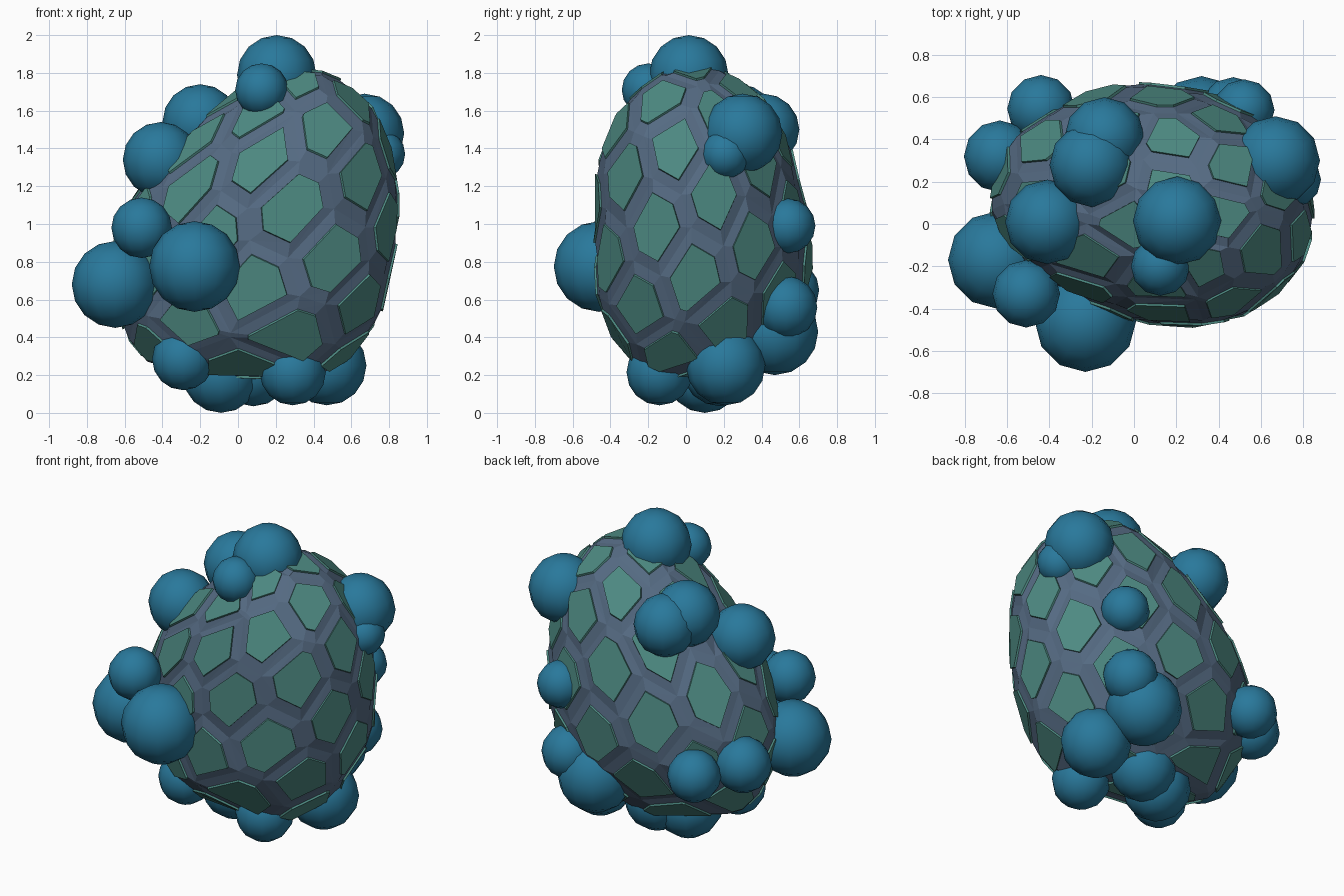
import bpy, bmesh, math
from mathutils import Vector

if "Cube" in bpy.data.objects:
    bpy.data.objects.remove(bpy.data.objects["Cube"])


def material(name, color):
    m = bpy.data.materials.new(name)
    m.diffuse_color = (*color, 1)
    m.use_nodes = True
    m.node_tree.nodes["Principled BSDF"].inputs["Base Color"].default_value = m.diffuse_color
    return m


slate = material("slate", (0.09, 0.145, 0.225))
green = material("green", (0.075, 0.255, 0.225))
blue = material("blue", (0.022, 0.19, 0.33))

# Body cross-sections: z, x min, x max, y min, y max
SECTIONS = [
    (0.18, -0.36, 0.52, -0.23, 0.34), (0.26, -0.50, 0.59, -0.32, 0.42),
    (0.42, -0.62, 0.70, -0.42, 0.54), (0.60, -0.68, 0.79, -0.47, 0.66),
    (0.85, -0.69, 0.83, -0.47, 0.68), (1.15, -0.58, 0.84, -0.47, 0.63),
    (1.40, -0.37, 0.81, -0.45, 0.56), (1.60, -0.14, 0.74, -0.36, 0.48),
    (1.75, 0.02, 0.58, -0.24, 0.35), (1.83, 0.16, 0.45, -0.12, 0.18),
]
CENTRE = Vector((0.1, 0.09, 0.95))


def section(z):
    for a, b in zip(SECTIONS, SECTIONS[1:]):
        if z <= b[0]:
            f = (z - a[0]) / (b[0] - a[0])
            return [p + (q - p) * f for p, q in zip(a[1:], b[1:])]
    return SECTIONS[-1][1:]


def on_body(d):
    z = min(1.83, max(0.18, 1.0 + 0.87 * d.z))
    x0, x1, y0, y1 = section(z)
    a = math.atan2(d.y, d.x)
    # Fuller front right corner, flatter front left corner
    r = 1.01 + 0.09 * max(0, math.cos(a + 0.9)) ** 4 - 0.09 * max(0, math.cos(a + 2.15)) ** 6
    return Vector(((x0 + x1) / 2 + (x1 - x0) / 2 * r * math.cos(a),
                   (y0 + y1) / 2 + (y1 - y0) / 2 * r * math.sin(a), z))


# Evenly spread cell centres on a sphere
COUNT = 52
hull = bmesh.new()
for i in range(COUNT):
    z = 1 - (2 * i + 1) / COUNT
    a = i * math.pi * (3 - math.sqrt(5))
    s = math.sqrt(1 - z * z)
    hull.verts.new((s * math.cos(a), s * math.sin(a), z))
bmesh.ops.convex_hull(hull, input=hull.verts)
hull.normal_update()

# Body: raised green panels joined by faceted slate that dips at the cell corners
bm = bmesh.new()
surface, corner = {}, {}
for f in hull.faces:
    p = on_body(f.normal)
    surface[f] = p
    corner[f] = bm.verts.new(p + (CENTRE - p).normalized() * 0.02)
for v in hull.verts:
    n = v.co.normalized()
    u = n.orthogonal().normalized()
    w = n.cross(u)
    ring = sorted(v.link_faces, key=lambda f: math.atan2(f.normal.dot(w), f.normal.dot(u)))
    mid = sum((surface[f] for f in ring), Vector()) / len(ring)
    lift = (mid - CENTRE).normalized() * 0.012
    inner = [bm.verts.new(mid.lerp(surface[f], 0.69)) for f in ring]
    panel = [bm.verts.new(p.co + lift) for p in inner]
    bm.faces.new(panel).material_index = 1
    for i, f in enumerate(ring):
        j = (i + 1) % len(ring)
        bm.faces.new((corner[f], corner[ring[j]], inner[j]))
        bm.faces.new((corner[f], inner[j], inner[i]))
        bm.faces.new((inner[i], inner[j], panel[j], panel[i])).material_index = 1
hull.free()
bmesh.ops.recalc_face_normals(bm, faces=bm.faces)
mesh = bpy.data.meshes.new("body")
bm.to_mesh(mesh)
bm.free()
mesh.materials.append(slate)
mesh.materials.append(green)
bpy.context.collection.objects.link(bpy.data.objects.new("body", mesh))

# Round knobs on the body: x, y, z, radius
KNOBS = {
    "top_knob": [(0.205, 0.015, 1.79, 0.21), (0.125, -0.20, 1.71, 0.14),
                 (-0.20, 0.28, 1.54, 0.20), (-0.14, 0.41, 1.50, 0.19),
                 (-0.41, 0.01, 1.34, 0.20)],
    "right_knob": [(0.67, 0.30, 1.48, 0.21), (0.755, 0.21, 1.37, 0.13)],
    "left_knob": [(-0.65, -0.17, 0.68, 0.23), (-0.51, -0.33, 0.98, 0.16),
                  (-0.635, 0.32, 0.69, 0.17)],
    "front_knob": [(-0.23, -0.46, 0.775, 0.24)],
    "back_knob": [(0.52, 0.54, 0.99, 0.145), (0.47, 0.53, 0.56, 0.165),
                  (0.32, 0.47, 0.43, 0.23), (-0.44, 0.545, 0.65, 0.16)],
    "bottom_knob": [(0.47, 0.21, 0.25, 0.21), (0.29, -0.14, 0.215, 0.175),
                    (-0.29, -0.12, 0.285, 0.165), (-0.09, 0.10, 0.205, 0.205),
                    (0.08, 0.18, 0.235, 0.20)],
}
for name, knobs in KNOBS.items():
    for x, y, z, r in knobs:
        bpy.ops.mesh.primitive_uv_sphere_add(segments=12, ring_count=8, radius=r,
                                             location=(x, y, z))
        ob = bpy.context.object
        ob.name = name
        ob.data.materials.append(blue)
        bpy.ops.object.shade_smooth()
